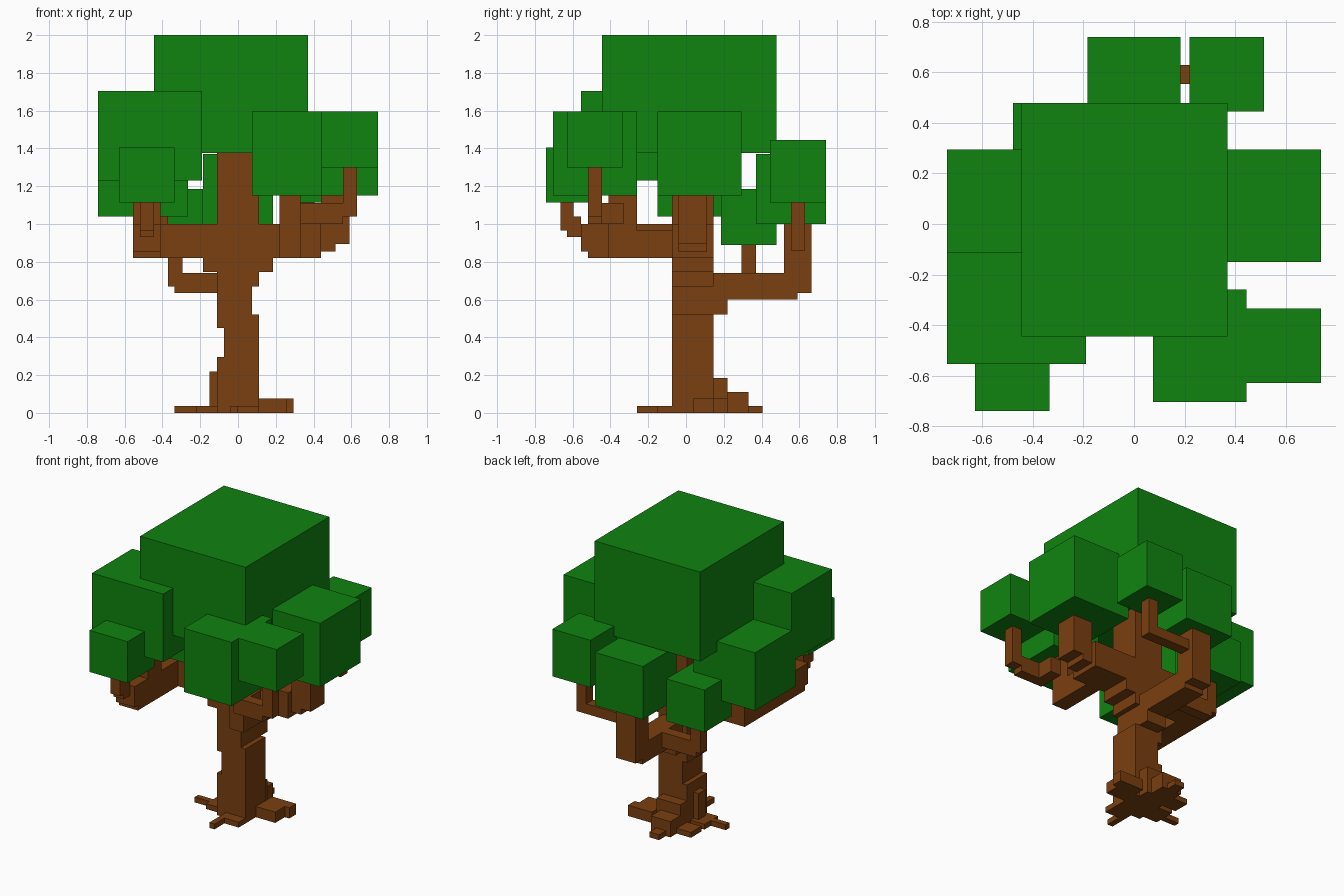
import bpy, bmesh


def material(name, rgb):
    m = bpy.data.materials.new(name)
    m.diffuse_color = (*rgb, 1)
    return m


GREEN = material("leaf green", (0.005, 0.23, 0.005))
BROWN = material("bark brown", (0.195, 0.05, 0.005))


def blocks(name, mat, boxes):
    """One object made of boxes given as (x0, x1, y0, y1, z0, z1)."""
    bm = bmesh.new()
    for x0, x1, y0, y1, z0, z1 in boxes:
        for v in bmesh.ops.create_cube(bm, size=1)["verts"]:
            v.co = (x0 + (v.co.x + 0.5) * (x1 - x0),
                    y0 + (v.co.y + 0.5) * (y1 - y0),
                    z0 + (v.co.z + 0.5) * (z1 - z0))
    me = bpy.data.meshes.new(name)
    bm.to_mesh(me)
    bm.free()
    me.materials.append(mat)
    bpy.context.collection.objects.link(bpy.data.objects.new(name, me))


# Leaf clumps
clumps = {
    "crown": (-0.445, 0.37, -0.445, 0.48, 1.375, 2.0),
    "front_left_leaves": (-0.74, -0.19, -0.555, -0.11, 1.23, 1.705),
    "left_leaves": (-0.74, -0.265, -0.15, 0.295, 1.04, 1.445),
    "back_left_leaves": (-0.48, -0.185, 0.185, 0.48, 0.89, 1.185),
    "back_leaves": (-0.185, 0.185, 0.37, 0.74, 1.0, 1.37),
    "back_right_leaves": (0.22, 0.515, 0.445, 0.74, 1.115, 1.445),
    "right_leaves": (0.295, 0.74, -0.15, 0.295, 1.15, 1.595),
    "front_right_leaves": (0.075, 0.445, -0.705, -0.26, 1.15, 1.595),
    "far_right_leaves": (0.445, 0.74, -0.63, -0.335, 1.30, 1.595),
    "small_front_leaves": (-0.63, -0.335, -0.74, -0.445, 1.115, 1.405),
}
for name, box in clumps.items():
    blocks(name, GREEN, [box])

# Trunk: stacked sections that shift sideways (x0, x1, z0, z1)
Y0, Y1 = -0.075, 0.145
sections = [(-0.11, 0.11, 0, 0.295), (-0.075, 0.11, 0.295, 0.45),
            (-0.11, 0.11, 0.45, 0.52), (-0.11, 0.075, 0.52, 0.67),
            (-0.11, 0.11, 0.67, 0.745), (-0.185, 0.185, 0.745, 0.82),
            (-0.11, 0.11, 0.82, 1.375)]
blocks("trunk", BROWN, [(a, b, Y0, Y1, c, d) for a, b, c, d in sections])

# Right branch with its two forks
blocks("right_branch", BROWN, [
    (0.11, 0.44, Y0, Y1, 0.82, 1.0),
    (0.44, 0.515, -0.04, 0.11, 0.855, 1.15),
    (0.515, 0.59, -0.04, 0.11, 0.895, 1.15)])
blocks("front_right_branch", BROWN, [
    (0.22, 0.33, -0.41, Y0, 0.82, 0.965),
    (0.22, 0.33, -0.41, -0.26, 0.965, 1.15)])
blocks("far_right_branch", BROWN, [
    (0.33, 0.555, -0.52, -0.445, 1.0, 1.11),
    (0.33, 0.41, -0.445, -0.33, 1.0, 1.11),
    (0.555, 0.63, -0.52, -0.445, 1.04, 1.30)])

# Left branch, its forward limb and small twig
blocks("left_branch", BROWN, [
    (-0.555, -0.11, Y0, Y1, 0.82, 1.0),
    (-0.555, -0.37, -0.04, 0.11, 1.0, 1.04)])
blocks("front_left_branch", BROWN, [
    (-0.555, -0.41, -0.52, Y0, 0.82, 1.0),
    (-0.555, -0.41, -0.555, -0.52, 0.855, 1.0),
    (-0.555, -0.41, -0.41, -0.26, 1.0, 1.23)])
blocks("small_front_branch", BROWN, [
    (-0.52, -0.445, -0.63, -0.555, 0.93, 1.04),
    (-0.52, -0.445, -0.665, -0.595, 0.965, 1.115)])

# Back branch and its two side twigs
blocks("back_branch", BROWN, [
    (-0.075, 0.075, Y1, 0.22, 0.52, 0.6),
    (-0.075, 0.075, Y1, 0.59, 0.6, 0.74),
    (-0.075, 0.075, 0.52, 0.665, 0.635, 1.0)])
blocks("back_left_branch", BROWN, [
    (-0.335, -0.075, 0.295, 0.37, 0.635, 0.74),
    (-0.37, -0.295, 0.295, 0.37, 0.67, 0.89)])
blocks("back_right_branch", BROWN, [
    (0.075, 0.33, 0.555, 0.63, 0.86, 0.93),
    (0.33, 0.405, 0.555, 0.63, 0.86, 1.115)])

# Roots spreading on the ground
blocks("roots", BROWN, [
    (-0.15, -0.11, 0.0, 0.075, 0, 0.22),
    (-0.22, -0.11, -0.04, 0.11, 0, 0.037),
    (-0.335, -0.22, 0.0, 0.04, 0, 0.037),
    (0.11, 0.26, 0.04, 0.22, 0, 0.075),
    (0.26, 0.295, 0.145, 0.22, 0, 0.075),
    (-0.04, 0.11, -0.15, Y0, 0, 0.037),
    (-0.04, 0.0, -0.26, -0.15, 0, 0.037),
    (-0.11, 0.075, Y1, 0.22, 0, 0.185),
    (-0.11, 0.04, 0.22, 0.33, 0, 0.11),
    (-0.075, 0.0, 0.33, 0.405, 0, 0.037),
    (-0.22, -0.11, 0.145, 0.26, 0, 0.037)])
